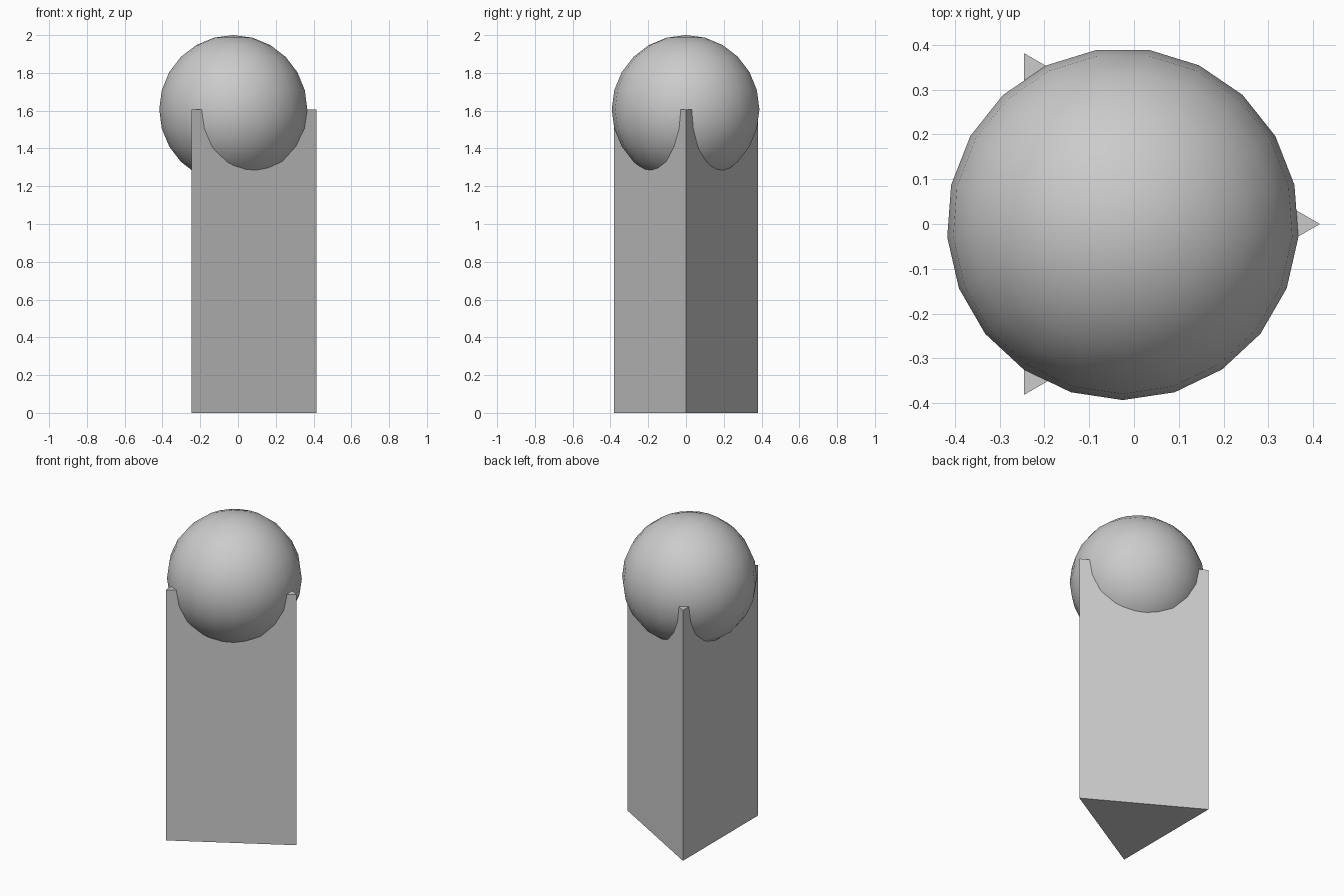
import bpy, bmesh, math
from mathutils import Matrix

cube = bpy.data.objects.get("Cube")
if cube:
    bpy.data.objects.remove(cube, do_unlink=True)

AXIS_X = -0.025      # shared vertical axis of post and ball
POST_HEIGHT = 1.607
BALL_RADIUS = 0.393

grey = bpy.data.materials.new("light grey")
grey.use_nodes = True
colour = (0.6, 0.6, 0.6, 1)
grey.diffuse_color = colour
grey.node_tree.nodes["Principled BSDF"].inputs["Base Color"].default_value = colour


def add_part(name, bm):
    mesh = bpy.data.meshes.new(name)
    bm.to_mesh(mesh)
    bm.free()
    mesh.materials.append(grey)
    obj = bpy.data.objects.new(name, mesh)
    bpy.context.collection.objects.link(obj)
    return obj


# Three-sided post, one edge pointing to +x
bm = bmesh.new()
corners = [bm.verts.new((AXIS_X + 0.44 * math.cos(a), 0.44 * math.sin(a), 0))
           for a in (math.tau * i / 3 for i in range(3))]
base = bm.faces.new(corners)
top = bmesh.ops.extrude_face_region(bm, geom=[base])["geom"]
bmesh.ops.translate(bm, vec=(0, 0, POST_HEIGHT),
                    verts=[g for g in top if isinstance(g, bmesh.types.BMVert)])
bmesh.ops.recalc_face_normals(bm, faces=bm.faces)
add_part("triangular_post", bm)

# Smooth ball, its middle level with the top of the post
bm = bmesh.new()
place = Matrix.Translation((AXIS_X, 0, POST_HEIGHT)) @ Matrix.Rotation(math.pi, 4, "Z")
bmesh.ops.create_uvsphere(bm, u_segments=21, v_segments=12,
                          radius=BALL_RADIUS, matrix=place)
for face in bm.faces:
    face.smooth = True
add_part("ball", bm)
